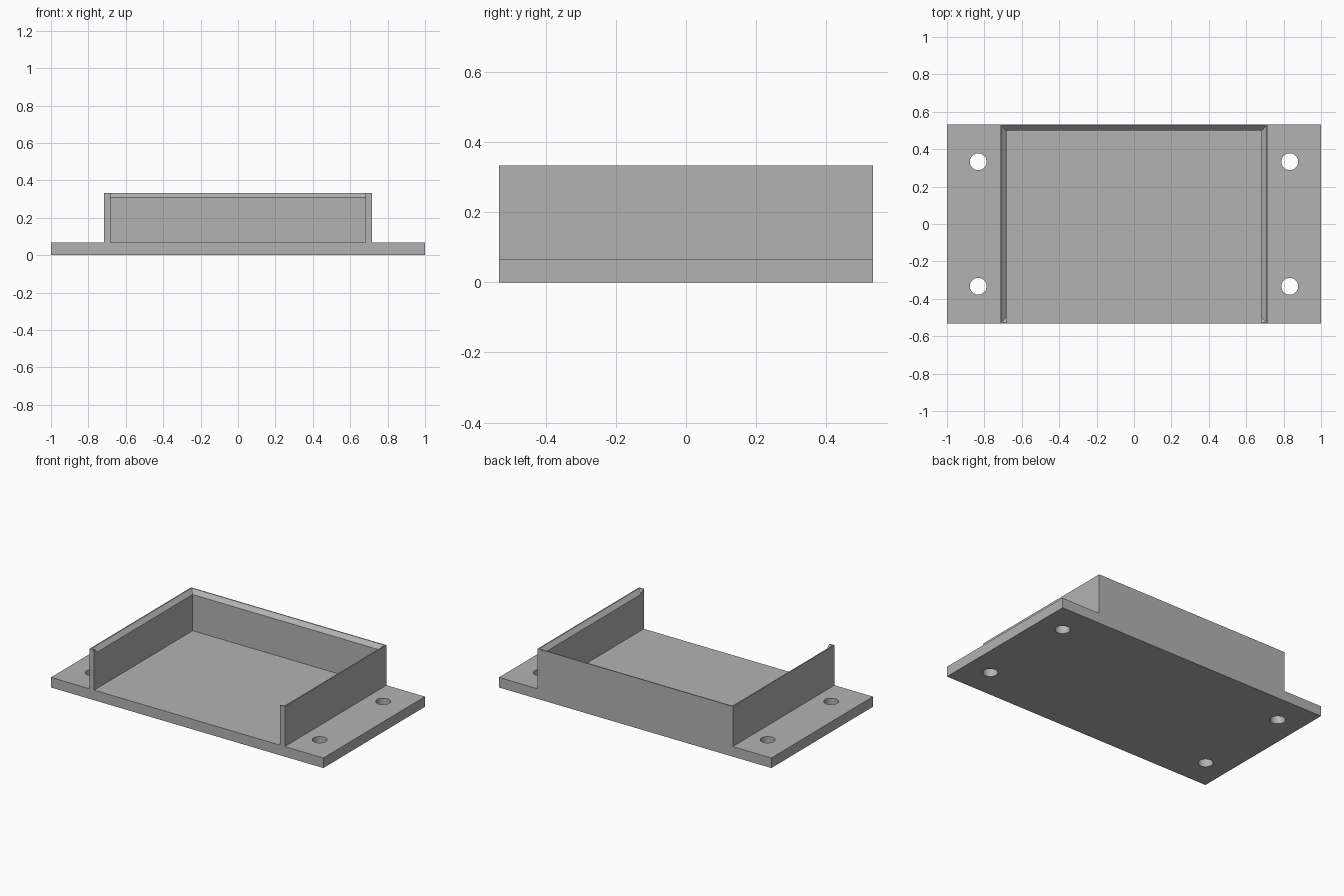
import bpy, bmesh
from mathutils import Matrix

# Main dimensions
HALF_X, HALF_Y = 1.0, 0.533
BASE_Z, TOP_Z = 0.067, 0.333
WALL_X, INNER_X, INNER_Y = 0.717, 0.683, 0.5
BEVEL = 0.026
HOLE_X, HOLE_Y, HOLE_R = 0.833, 0.333, 0.045

if "Cube" in bpy.data.objects:
    bpy.data.objects.remove(bpy.data.objects["Cube"])

grey = bpy.data.materials.new("plain grey")
grey.use_nodes = True
colour = (0.45, 0.45, 0.45, 1)
grey.diffuse_color = colour
grey.node_tree.nodes["Principled BSDF"].inputs["Base Color"].default_value = colour


def make_object(name, bm):
    bmesh.ops.recalc_face_normals(bm, faces=bm.faces)
    mesh = bpy.data.meshes.new(name)
    bm.to_mesh(mesh)
    bm.free()
    mesh.materials.append(grey)
    obj = bpy.data.objects.new(name, mesh)
    bpy.context.collection.objects.link(obj)
    return obj


def extrude_profile(name, points, y0, y1):
    """Extrude an x-z outline along y."""
    bm = bmesh.new()
    face = bm.faces.new([bm.verts.new((x, y0, z)) for x, z in points])
    extruded = bmesh.ops.extrude_face_region(bm, geom=[face])["geom"]
    verts = [v for v in extruded if isinstance(v, bmesh.types.BMVert)]
    bmesh.ops.translate(bm, verts=verts, vec=(0, y1 - y0, 0))
    return make_object(name, bm)


def frustum(name, x, y, z0, z1, flare):
    """Box whose top is wider than its bottom by flare on every side."""
    bm = bmesh.new()
    bmesh.ops.create_cube(bm, size=2)
    for v in bm.verts:
        grow = flare if v.co.z > 0 else 0
        v.co = (v.co.x * (x + grow), v.co.y * (y + grow), z1 if v.co.z > 0 else z0)
    return make_object(name, bm)


# Flanged tray body
outline = [(HALF_X, 0), (HALF_X, BASE_Z), (WALL_X, BASE_Z), (WALL_X, TOP_Z)]
outline += [(-x, z) for x, z in reversed(outline)]
body = extrude_profile("mounting_tray", outline, -HALF_Y, HALF_Y)

# Cavity, open at the front
opening = [(-INNER_X, BASE_Z), (INNER_X, BASE_Z), (INNER_X, 0.5), (-INNER_X, 0.5)]
cutters = [extrude_profile("cavity_cutter", opening, -0.7, INNER_Y)]

# Mitred bevel around the inner rim, carried past the top for a clean cut
cutters.append(frustum("rim_bevel_cutter", INNER_X, INNER_Y,
                       TOP_Z - BEVEL, TOP_Z + 0.002, BEVEL + 0.002))

# Four screw holes through the flanges
bm = bmesh.new()
for sx in (-1, 1):
    for sy in (-1, 1):
        bmesh.ops.create_cone(bm, cap_ends=True, segments=40, radius1=HOLE_R,
                              radius2=HOLE_R, depth=0.4,
                              matrix=Matrix.Translation((sx * HOLE_X, sy * HOLE_Y, 0)))
cutters.append(make_object("screw_hole_cutter", bm))

bpy.ops.object.select_all(action='DESELECT')
body.select_set(True)
bpy.context.view_layer.objects.active = body
for cutter in cutters:
    mod = body.modifiers.new(cutter.name, 'BOOLEAN')
    mod.operation = 'DIFFERENCE'
    mod.solver = 'EXACT'
    mod.object = cutter
    bpy.ops.object.modifier_apply(modifier=mod.name)
    bpy.data.objects.remove(cutter)

bpy.ops.object.shade_smooth_by_angle()
